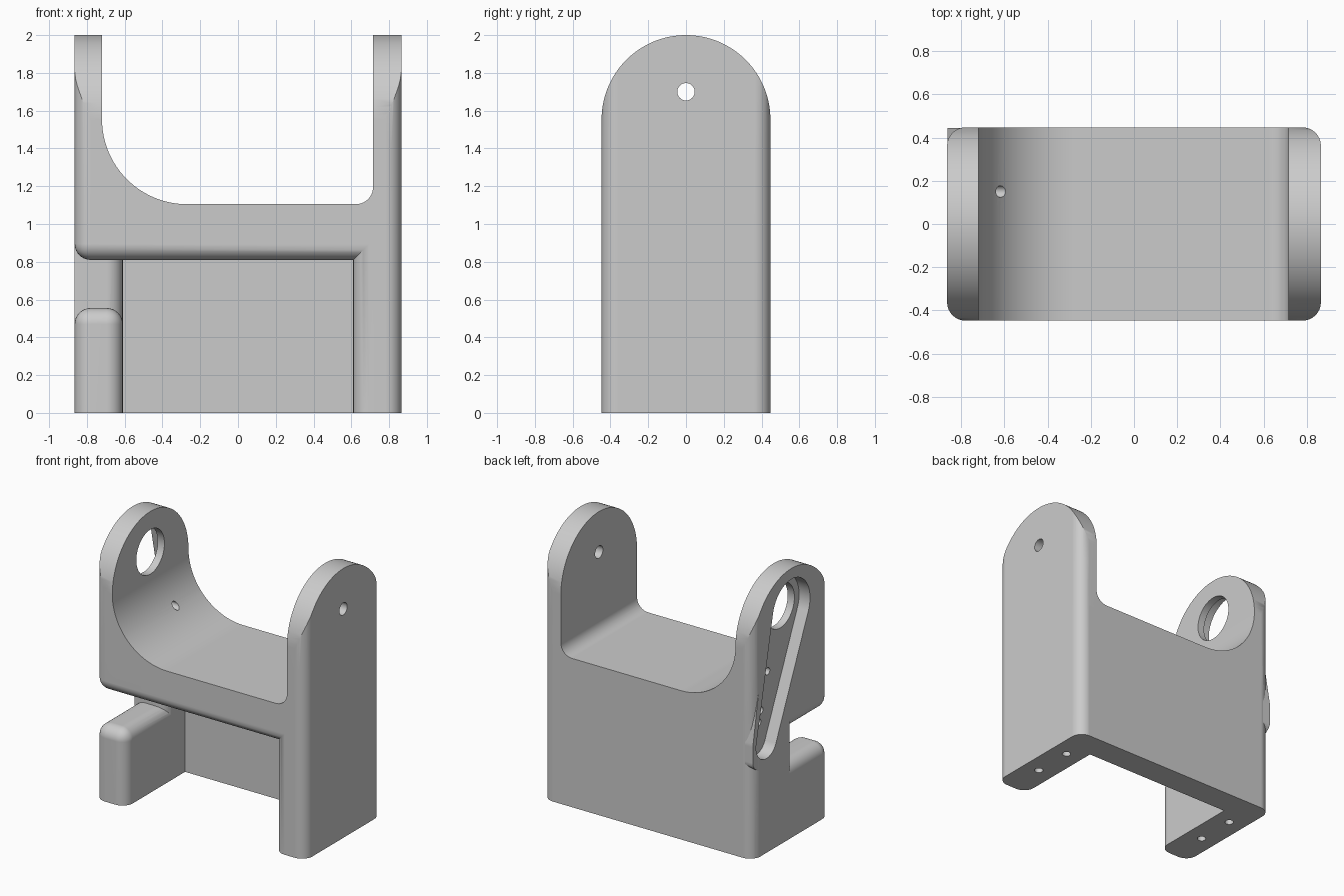
import bpy, bmesh, math
from mathutils import Vector

old = bpy.data.objects.get("Cube")
if old:
    bpy.data.objects.remove(old, do_unlink=True)

W, D, R = 0.865, 0.447, 0.085      # half width, half depth, fillet radius
INNER = 0.61                       # inner face of the legs


def to_object(name, bm):
    bmesh.ops.recalc_face_normals(bm, faces=bm.faces)
    mesh = bpy.data.meshes.new(name)
    bm.to_mesh(mesh)
    bm.free()
    obj = bpy.data.objects.new(name, mesh)
    bpy.context.collection.objects.link(obj)
    return obj


def box(name, lo, hi, rounded):
    """Box whose edges, named by their side signs, are filleted."""
    lo, hi = Vector(lo), Vector(hi)
    mid, size = (lo + hi) / 2, hi - lo
    bm = bmesh.new()
    bmesh.ops.create_cube(bm, size=1)
    picked = []
    for e in bm.edges:
        c = (e.verts[0].co + e.verts[1].co) / 2
        if tuple(round(2 * v) for v in c) in rounded:
            picked.append(e)
    for v in bm.verts:
        v.co = Vector(a * b for a, b in zip(v.co, size)) + mid
    bmesh.ops.bevel(bm, geom=picked, offset=R, offset_type='OFFSET', segments=8,
                    profile=0.5, affect='EDGES', clamp_overlap=False)
    return to_object(name, bm)


def prism(name, points, axis, start, end):
    """Extrude a 2D outline along x, y or z."""
    place = {'x': lambda p, t: (t, p[0], p[1]),
             'y': lambda p, t: (p[0], t, p[1]),
             'z': lambda p, t: (p[0], p[1], t)}[axis]
    bm = bmesh.new()
    face = bm.faces.new([bm.verts.new(place(p, start)) for p in points])
    moved = bmesh.ops.extrude_face_region(bm, geom=[face])['geom']
    shift = Vector(place((0, 0), end - start))
    bmesh.ops.translate(bm, vec=shift, verts=[g for g in moved if isinstance(g, bmesh.types.BMVert)])
    return to_object(name, bm)


def arc(cx, cy, r, a0, a1, n=24):
    angles = [math.radians(a0 + (a1 - a0) * i / n) for i in range(n + 1)]
    return [(cx + r * math.cos(a), cy + r * math.sin(a)) for a in angles]


def circle(cx, cy, r, n=32):
    return arc(cx, cy, r, 0, 360, n)[:-1]


def combine(target, other, operation):
    mod = target.modifiers.new("combine", 'BOOLEAN')
    mod.operation, mod.solver, mod.object = operation, 'EXACT', other
    bpy.context.view_layer.objects.active = target
    bpy.ops.object.modifier_apply(modifier=mod.name)
    bpy.data.objects.remove(other, do_unlink=True)


# Tapered arm outline on the right wall, from the pivot to the lower end
PIVOT, TIP = (0.0, 1.70), (0.29, 0.82)


def arm_outline(r_top, r_tip):
    dy, dz = TIP[0] - PIVOT[0], TIP[1] - PIVOT[1]
    along = math.degrees(math.atan2(dz, dy))
    open_ = math.degrees(math.acos((r_top - r_tip) / math.hypot(dy, dz)))
    return (arc(*PIVOT, r_top, along + open_, along + 360 - open_, 32)
            + arc(*TIP, r_tip, along - open_, along + open_, 24))


# Upper block, rounded under its front and right edges
corners = [(-1, -1, 0), (1, -1, 0), (1, 1, 0), (-1, 1, 0)]
body = box("bracket_body", (-W, -D, 0.81), (W, D, 2.0),
           corners + [(0, -1, -1), (-1, 0, -1)])

# Back panel, legs and the short front foot
parts = [
    box("back_panel", (-W, 0.25, 0), (W, D, 1.05), [(-1, 1, 0), (1, 1, 0)]),
    box("left_leg", (INNER, -D, 0), (W, D, 1.4), [(-1, -1, 0), (1, -1, 0), (1, 1, 0)]),
    box("right_pillar", (-W, 0.02, 0), (-INNER, D, 1.0), [(1, -1, 0), (-1, 1, 0)]),
    box("right_foot", (-W, -D, 0), (-INNER, 0.2, 0.555),
        [(-1, -1, 0), (1, -1, 0), (0, -1, 1), (-1, 0, 1), (1, 0, 1)]),
]
for part in parts:
    combine(body, part, 'UNION')

# Rounded tops of both walls
arch = [(-D - 0.1, -0.1), (D + 0.1, -0.1), (D + 0.1, 2 - D)] \
    + arc(0, 2 - D, D, 0, 180, 64) + [(-D - 0.1, 2 - D)]
combine(body, prism("arch", arch, 'x', -1, 1), 'INTERSECT')

# Cradle between the walls: wide curve on one side, small on the other
cradle = [(-0.72, 2.2)] + arc(-0.27, 1.555, 0.45, 180, 270, 32) \
    + arc(0.625, 1.195, 0.09, 270, 360, 10) + [(0.715, 2.2)]
combine(body, prism("cradle", cradle, 'y', -1, 1), 'DIFFERENCE')

# Boss that thickens the rear corner around the arm recess
boss = [(min(y, D - 0.002), z) for y, z in arm_outline(0.29, 0.20)]
combine(body, prism("boss", boss, 'x', -W + 0.002, -0.74), 'UNION')

# Arm recess and pivot hole in the right wall, pin hole in the left wall
combine(body, prism("arm_recess", arm_outline(0.22, 0.12), 'x', -1, -0.775), 'DIFFERENCE')
combine(body, prism("pivot_hole", circle(*PIVOT, 0.165, 48), 'x', -1, -0.5), 'DIFFERENCE')
combine(body, prism("pin_hole", circle(*PIVOT, 0.046), 'x', 0.5, 1), 'DIFFERENCE')

# Screw holes along the arm
for y, z in [(0.15, 1.27), (0.23, 1.01), (0.255, 0.93)]:
    combine(body, prism("arm_screw", circle(y, z, 0.027, 20), 'x', -0.9, -0.5), 'DIFFERENCE')

# Screw holes under the legs
for x in (-0.74, 0.74):
    for y in (-0.15, 0.15):
        combine(body, prism("foot_screw", circle(x, y, 0.03, 20), 'z', -0.1, 0.3), 'DIFFERENCE')

# Single grey material
grey = bpy.data.materials.new("plain grey")
grey.use_nodes = True
colour = (0.6, 0.6, 0.6, 1)
grey.diffuse_color = colour
grey.node_tree.nodes["Principled BSDF"].inputs["Base Color"].default_value = colour
body.data.materials.clear()
body.data.materials.append(grey)

# Smooth fillets, crisp edges
bpy.ops.object.select_all(action='DESELECT')
body.select_set(True)
bpy.context.view_layer.objects.active = body
bpy.ops.object.shade_smooth_by_angle(angle=math.radians(30))
normals = body.modifiers.new("flat_faces", 'WEIGHTED_NORMAL')
normals.keep_sharp = True
